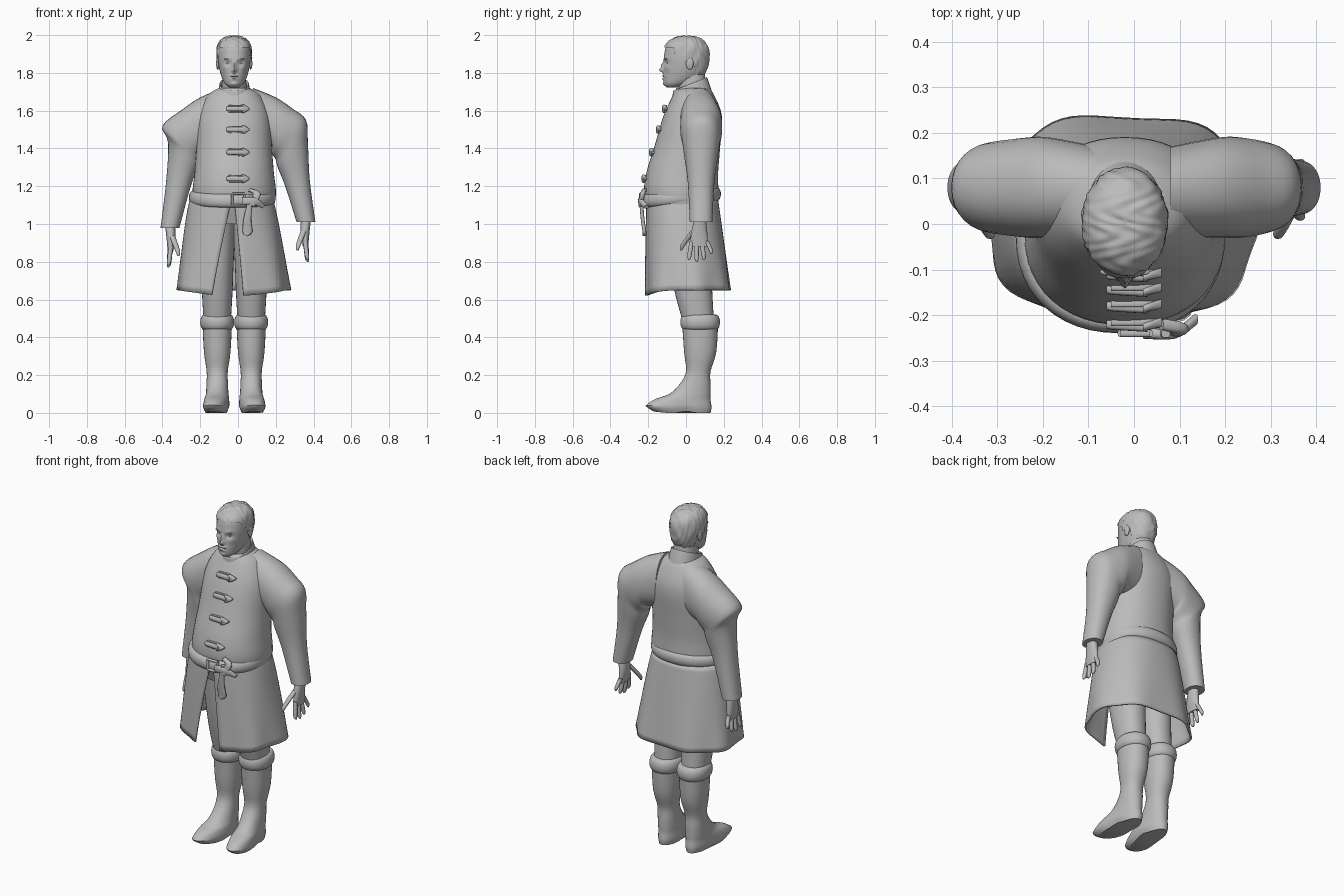
import bpy, bmesh, math
from mathutils import Vector

cube = bpy.data.objects.get("Cube")
if cube:
    bpy.data.objects.remove(cube, do_unlink=True)

GREY = (.5, .5, .5, 1)
mat = bpy.data.materials.new("plain grey")
mat.use_nodes = True
mat.diffuse_color = GREY
mat.node_tree.nodes["Principled BSDF"].inputs["Base Color"].default_value = GREY

MID = -.02  # body centre line
SIDES = (("left", 1), ("right", -1))


def finish(name, mesh_data, angle=50):
    bmesh.ops.recalc_face_normals(mesh_data, faces=mesh_data.faces)
    mesh = bpy.data.meshes.new(name)
    mesh_data.to_mesh(mesh)
    mesh_data.free()
    part = bpy.data.objects.new(name, mesh)
    bpy.context.collection.objects.link(part)
    mesh.materials.append(mat)
    bpy.ops.object.select_all(action="DESELECT")
    part.select_set(True)
    bpy.context.view_layer.objects.active = part
    bpy.ops.object.shade_smooth_by_angle(angle=math.radians(angle))
    return part


def spline(rows, steps):
    """Catmull-Rom interpolation through rows of numbers."""
    smooth = []
    last = len(rows) - 1
    for i in range(last):
        before, start, end, after = rows[max(0, i - 1)], rows[i], rows[i + 1], rows[min(last, i + 2)]
        for step in range(steps):
            t = step / steps
            smooth.append([q + t / 2 * (r - p + t * (2*p - 5*q + 4*r - s + t * (3*(q - r) + s - p)))
                           for p, q, r, s in zip(before, start, end, after)])
    return smooth + [list(rows[last])]


def spow(value, power):
    return math.copysign(abs(value) ** power, value)


def ring(z, wide, front, back, x=MID, tilt=0):
    """Level ring: centre, x axis and y axis."""
    deep = (back - front) / 2
    return (x, (front + back) / 2, z, wide, 0, 0, 0, deep, deep * tilt)


def upright(outer, inner, y, deep):
    """Ring spanning two (x, z) points."""
    (ax, az), (bx, bz) = outer, inner
    return ((ax + bx) / 2, y, (az + bz) / 2, (ax - bx) / 2, 0, (az - bz) / 2, 0, deep, 0)


def loft(rings, segments=32, steps=4, power=.92):
    bm = bmesh.new()
    angles = [math.tau * i / segments for i in range(segments)]
    loops = []
    for row in spline(rings, steps):
        centre, u, v = Vector(row[:3]), Vector(row[3:6]), Vector(row[6:])
        loops.append([bm.verts.new(centre + u * spow(math.cos(a), power) + v * spow(math.sin(a), power))
                      for a in angles])
    for low, high in zip(loops, loops[1:]):
        for i in range(segments):
            bm.faces.new((low[i - 1], low[i], high[i], high[i - 1]))
    bm.faces.new(loops[0])
    bm.faces.new(loops[-1])
    return bm


def roll(name, z, height, bulge, wide, front, back, x=MID, tilt=0):
    """Rounded band around the body or a leg."""
    rings = []
    for i in range(-4, 5):
        a = math.pi * i / 8
        grow = bulge * math.cos(a)
        rings.append(ring(z + height * math.sin(a), wide + grow, front - grow, back + grow, x, tilt))
    finish(name, loft(rings, 48, 1))


def strap(name, path, thick):
    """Flat band through (x, z, y, half width) points."""
    rings = []
    for i, (x, z, y, width) in enumerate(path):
        start, end = path[max(0, i - 1)], path[min(len(path) - 1, i + 1)]
        way = Vector((end[0] - start[0], end[1] - start[1])).normalized() * width
        rings.append(upright((x - way.y, z + way.x), (x + way.y, z - way.x), y, thick))
    finish(name, loft(rings, 16, power=.75))


def blob(name, location, size):
    bm = bmesh.new()
    bmesh.ops.create_uvsphere(bm, u_segments=20, v_segments=12, radius=1)
    bmesh.ops.scale(bm, vec=size, verts=bm.verts)
    bmesh.ops.translate(bm, vec=location, verts=bm.verts)
    finish(name, bm)


# Coat body
body = [ring(z=1, wide=.19, front=-.17, back=.15),
        ring(z=1.15, wide=.22, front=-.22, back=.17),
        ring(z=1.27, wide=.21, front=-.21, back=.17),
        ring(z=1.4, wide=.2, front=-.17, back=.18),
        ring(z=1.57, wide=.19, front=-.12, back=.19),
        ring(z=1.68, wide=.14, front=-.07, back=.15),
        ring(z=1.72, wide=.08, front=-.05, back=.12)]
finish("coat_body", loft(body, 48))


def chest(z):
    """Front surface of the coat at a height."""
    near = min(spline(body, 8), key=lambda row: abs(row[2] - z))
    return near[1] - near[7]


# Sleeves and hands; the right arm hangs a little lower and its shoulder flares more
for side, s in SIDES:
    low = .0 if s > 0 else -.03
    flare = .0 if s > 0 else .04

    def sleeve_ring(outer, inner, deep, y=.08):
        return upright((s * outer[0], outer[1]), (s * inner[0], inner[1]), y, deep)

    finish(side + "_sleeve", loft([
        sleeve_ring(outer=(.08, 1.72), inner=(.08, 1.4), deep=.1, y=.07),
        sleeve_ring(outer=(.2, 1.67), inner=(.17, 1.39), deep=.11),
        sleeve_ring(outer=(.29, 1.61), inner=(.18, 1.37), deep=.11),
        sleeve_ring(outer=(.36 + flare, 1.55 + low), inner=(.2, 1.34), deep=.1),
        sleeve_ring(outer=(.37, 1.43), inner=(.21, 1.3), deep=.09),
        sleeve_ring(outer=(.38, 1.23), inner=(.25, 1.2), deep=.07),
        sleeve_ring(outer=(.41, 1.01 + low), inner=(.31, 1.01 + low), deep=.06)]))

    def hand_ring(x, y, z, wide, deep):
        return ring(z + low, wide, y - deep, y + deep, s * x)

    finish(side + "_palm", loft([hand_ring(.36, .075, 1.03, wide=.027, deep=.03),
                                 hand_ring(.355, .07, .95, wide=.023, deep=.043),
                                 hand_ring(.358, .07, .88, wide=.014, deep=.047)]))
    for i, finger in enumerate(("index", "middle", "ring", "little")):
        y = .03 + .026 * i
        spread = .012 * (i - 1)
        end = .8 + .01 * (i - 1) ** 2
        finish(f"{side}_{finger}_finger", loft([hand_ring(.356, y, .91, .012, .012),
                                                hand_ring(.365, y + spread, end + .02, .011, .011),
                                                hand_ring(.37, y + spread, end, .004, .004)], 12))
    finish(side + "_thumb", loft([hand_ring(.35, .045, .97, .016, .016),
                                  hand_ring(.32, -.015, .89, .013, .013),
                                  hand_ring(.315, -.026, .86, .005, .005)], 12))

# Coat skirt, flaring down with soft folds and an open front
COLUMNS, ROWS, CORNER = 72, 16, .85
bm = bmesh.new()
grid = []
for j in range(ROWS + 1):
    t = j / ROWS
    wide = .22 + .08 * t ** .8
    middle = -.02 + .03 * t
    deep = .19 + .04 * t
    x = -.035 + .01 * t
    left_edge = -.02 + .05 * t
    right_edge = -.035 - .105 * t
    start = -math.acos(spow((left_edge - x) / wide, 1 / CORNER))
    end = math.tau - math.acos(spow((right_edge - x) / wide, 1 / CORNER))
    row = []
    for i in range(COLUMNS + 1):
        a = start + (end - start) * i / COLUMNS
        fold = 1 + .03 * t * t * math.sin(7 * a + .6)
        z = 1.13 - .48 * t - .03 * t ** 3 * max(0, -math.sin(a)) ** 3
        row.append(bm.verts.new((x + wide * fold * spow(math.cos(a), CORNER),
                                 middle + deep * fold * spow(math.sin(a), CORNER), z)))
    grid.append(row)
for upper, lower in zip(grid, grid[1:]):
    for i in range(COLUMNS):
        bm.faces.new((upper[i], upper[i + 1], lower[i + 1], lower[i]))
skirt = finish("coat_skirt", bm)
skirt.modifiers.new("cloth thickness", "SOLIDIFY").thickness = .01

# Belt, buckle and hanging strap
roll("belt", z=1.14, height=.035, bulge=.02, wide=.21, front=-.22, back=.165, x=-.03, tilt=.09)
for z, edge in ((1.1, "bottom"), (1.16, "top")):
    strap("buckle_" + edge, [(-.03, z, -.24, .006), (.035, z, -.24, .006)], .008)
for x, edge in ((-.03, "right"), (.035, "left")):
    strap("buckle_" + edge, [(x, 1.1, -.24, .006), (x, 1.16, -.24, .006)], .008)
strap("belt_loop", [(.02, 1.12, -.24, .02), (.09, 1.12, -.24, .02), (.135, 1.09, -.21, .01)], .012)
strap("belt_knot", [(.06, 1.18, -.22, .01), (.1, 1.16, -.23, .02), (.07, 1.1, -.24, .02)], .013)
strap("belt_tail", [(.07, 1.15, -.24, .01), (.05, 1.03, -.23, .02), (.05, .96, -.22, .026), (.04, .94, -.22, .01)], .01)

# Toggle fastenings
for z in (1.61, 1.5, 1.38, 1.24):
    y = chest(z)
    strap("toggle_peg", [(-.06, z, y, .006), (-.05, z, y - .005, .013), (.03, z, y - .01, .013)], .011)
    strap("toggle_tip", [(.02, z, y - .01, .022), (.035, z, y - .006, .02), (.06, z, y, .004)], .01)
    for k in (-.015, .015):
        strap("toggle_cord", [(-.05, z + k, y, .004), (.02, z + k, y, .004), (.05, z, y, .004)], .007)

# Boots, cuffs and trousers
for side, s in SIDES:
    x = MID + s * .09
    boot = loft([ring(z=0, wide=.055, front=-.17, back=.13, x=x),
                 ring(z=.03, wide=.066, front=-.215, back=.135, x=x),
                 ring(z=.07, wide=.064, front=-.17, back=.13, x=x),
                 ring(z=.1, wide=.06, front=-.09, back=.13, x=x),
                 ring(z=.15, wide=.057, front=-.035, back=.13, x=x),
                 ring(z=.22, wide=.056, front=0, back=.13, x=x),
                 ring(z=.32, wide=.07, front=-.01, back=.16, x=x),
                 ring(z=.47, wide=.078, front=-.02, back=.17, x=x)])
    for v in boot.verts:  # toes turn out and lift, the arch rises ahead of the heel
        ahead = max(0, -v.co.y)
        v.co.x += s * .12 * ahead
        if v.co.z < .03:
            v.co.z += .1 * max(0, ahead - .1) + .01 * math.exp(-(v.co.y / .03) ** 2)
    finish(side + "_boot", boot)
    roll(side + "_boot_cuff", z=.48, height=.04, bulge=.02, wide=.07, front=-.01, back=.16, x=x)
    finish(side + "_trouser_leg", loft([ring(z=.46, wide=.07, front=-.01, back=.15, x=x),
                                        ring(z=.62, wide=.08, front=-.055, back=.14, x=x),
                                        ring(z=.8, wide=.087, front=-.09, back=.135, x=x),
                                        ring(z=1.05, wide=.1, front=-.12, back=.14, x=x)]))

# Neck and collar
finish("neck", loft([ring(z=1.66, wide=.07, front=-.03, back=.11), ring(z=1.8, wide=.06, front=-.055, back=.1)]))
finish("collar", loft([ring(z=1.66, wide=.09, front=-.07, back=.14, tilt=.3),
                       ring(z=1.73, wide=.08, front=-.07, back=.115, tilt=.4),
                       ring(z=1.74, wide=.074, front=-.064, back=.108, tilt=.4),
                       ring(z=1.71, wide=.062, front=-.05, back=.095, tilt=.4)]))

# Head
head = loft([ring(z=1.722, wide=.025, front=-.1, back=-.04),
             ring(z=1.74, wide=.048, front=-.115, back=.01),
             ring(z=1.77, wide=.064, front=-.12, back=.07),
             ring(z=1.82, wide=.079, front=-.117, back=.107),
             ring(z=1.88, wide=.087, front=-.117, back=.118),
             ring(z=1.94, wide=.084, front=-.105, back=.11),
             ring(z=1.973, wide=.062, front=-.075, back=.08),
             ring(z=1.987, wide=.036, front=-.04, back=.045),
             ring(z=1.99, wide=.004, front=0, back=.01)], 96, 6, .95)
hair = head.copy()


def press(x, z, wide, tall, push):
    """Push the face softly inward, or outward when negative, on both sides."""
    for v in head.verts:
        if v.co.y < MID:
            across = (abs(v.co.x - MID) - x) / wide
            v.co.y += push * math.exp(-across ** 2 - ((v.co.z - z) / tall) ** 2)


press(x=0, z=1.814, wide=.013, tall=.011, push=-.025)  # nose tip
press(x=0, z=1.838, wide=.009, tall=.017, push=-.016)  # nose bridge
press(x=.033, z=1.853, wide=.016, tall=.011, push=.013)  # eye sockets
press(x=.034, z=1.876, wide=.02, tall=.008, push=-.006)  # brows
press(x=.05, z=1.825, wide=.016, tall=.016, push=-.006)  # cheeks
press(x=0, z=1.785, wide=.024, tall=.005, push=-.008)  # upper lip
press(x=0, z=1.776, wide=.025, tall=.004, push=.004)  # mouth
press(x=0, z=1.768, wide=.02, tall=.005, push=-.007)  # lower lip
press(x=0, z=1.74, wide=.018, tall=.01, push=-.006)  # chin
finish("head", head)


# Hair cap above the hairline, ruffled into locks
def below_hairline(face):
    spot = face.calc_center_median()
    forehead, temple, ear = spot.y < -.06, spot.y < MID, spot.y < .045
    return spot.z < (1.935 if forehead else 1.89 if temple else 1.86 if ear else 1.79)


hair.normal_update()
bmesh.ops.delete(hair, geom=[f for f in hair.faces if below_hairline(f)], context="FACES")
for v in hair.verts:
    x, y, z = v.co
    lock = math.sin(95 * x + 4 * math.sin(60 * y)) * math.sin(110 * y + 60 * z)
    v.co += v.normal * (.006 + .003 * lock)
finish("hair", hair, 80)

# Eyes, eyebrows and ears
for side, s in SIDES:
    blob(side + "_eye", (MID + s * .033, -.088, 1.853), (.013, .013, .009))
    blob(side + "_eyebrow", (MID + s * .035, -.105, 1.874), (.02, .008, .004))
    blob(side + "_ear", (MID + s * .087, .02, 1.85), (.009, .02, .033))
